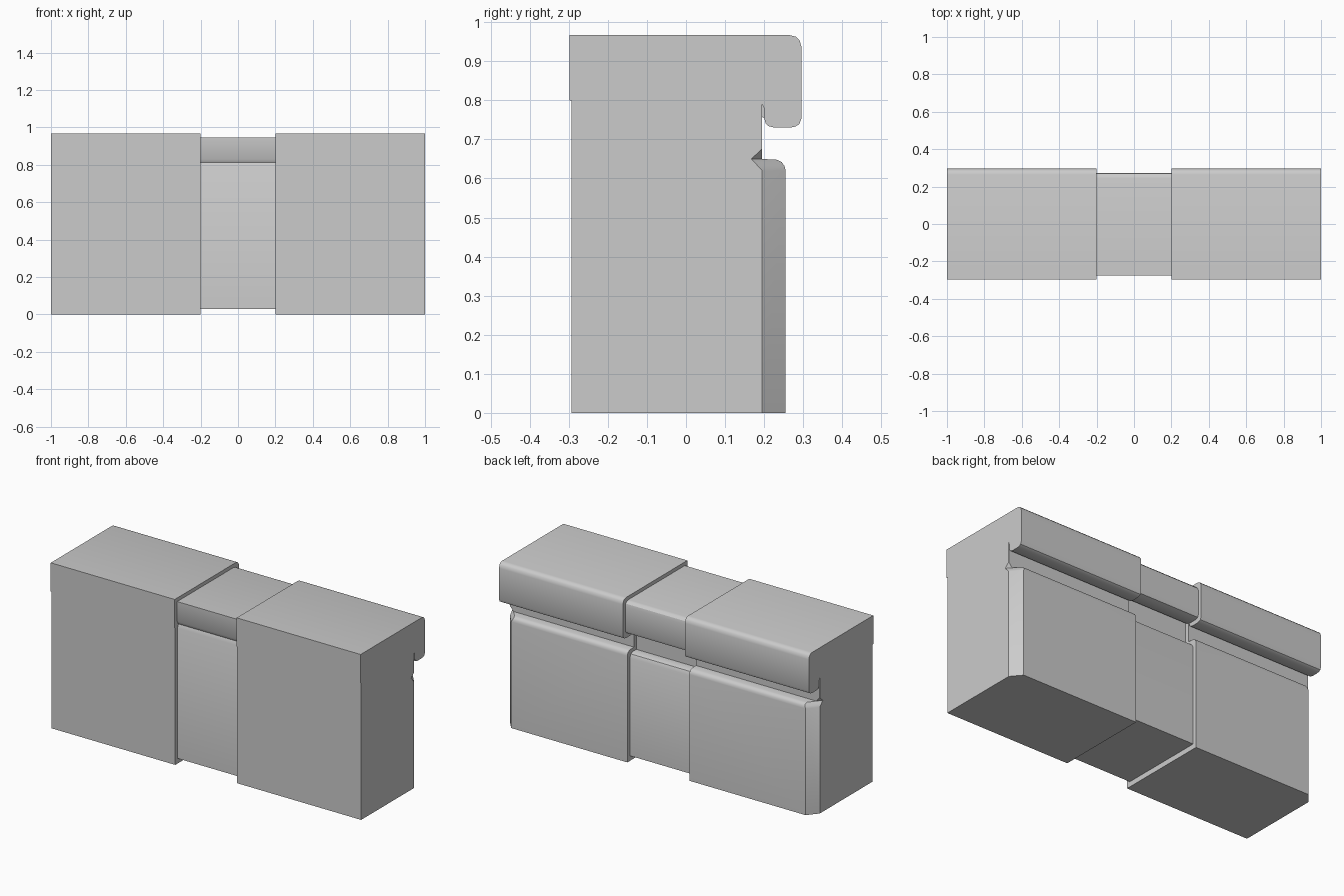
import bpy, bmesh

if "Cube" in bpy.data.objects:
    bpy.data.objects.remove(bpy.data.objects["Cube"])


def finish(bm, name, mirror):
    bmesh.ops.recalc_face_normals(bm, faces=bm.faces)
    mesh = bpy.data.meshes.new(name)
    bm.to_mesh(mesh)
    bm.free()
    ob = bpy.data.objects.new(name, mesh)
    bpy.context.collection.objects.link(ob)
    if mirror:
        mod = ob.modifiers.new("mirror", 'MIRROR')
        mod.use_axis[0] = True
    bpy.ops.object.select_all(action='DESELECT')
    ob.select_set(True)
    bpy.context.view_layer.objects.active = ob
    bpy.ops.object.shade_smooth_by_angle(angle=0.55)
    return ob


def loft(name, rings, mirror=False):
    """Skin closed rings of equal length and cap both ends."""
    bm = bmesh.new()
    loops = [[bm.verts.new(p) for p in r] for r in rings]
    n = len(rings[0])
    for a, b in zip(loops, loops[1:]):
        for i in range(n):
            j = (i + 1) % n
            bm.faces.new((a[i], a[j], b[j], b[i]))
    bm.faces.new(loops[0])
    bm.faces.new(loops[-1])
    return finish(bm, name, mirror)


def prism(name, profile, x0, x1, mirror=False):
    """Sweep a (y, z) profile along x."""
    return loft(name, [[(x, y, z) for y, z in profile] for x in (x0, x1)], mirror)


# Side bodies: chamfered rear corner, rounded shoulder, small corner nick, neck
# (height, end-face rear y, chamfer length in x, rear y)
levels = [(0.0, .195, .05, .255), (.62, .195, .05, .255),
          (.632, .184, .056, .252), (.642, .175, .060, .245),
          (.648, .169, .056, .232), (.65, .167, .023, .195),
          (.675, .194, .001, .195), (.80, .194, .001, .195)]
loft("side_body",
     [[(.2, -.293, z), (1, -.293, z), (1, a, z), (1 - b, c, z), (.2, c, z)]
      for z, a, b, c in levels], mirror=True)

# Side lids: hooked over the back with rounded edges
lid = [(-.298, .8), (-.298, .967), (.265, .967), (.281, .963), (.291, .953),
       (.296, .935), (.296, .755), (.29, .739), (.28, .733), (.265, .73),
       (.228, .73), (.211, .734), (.204, .741), (.2, .755), (.2, .78),
       (.195, .79), (.188, .8)]
prism("side_lid", lid, .2, 1, mirror=True)

# Recessed middle body with shallow bevel under the lid seam
mid_body = [(-.272, .03), (-.272, .79), (-.262, .812), (.172, .812),
            (.172, .628), (.205, .628), (.222, .62), (.232, .6), (.232, .03)]
prism("middle_body", mid_body, -.2, .2)

# Recessed middle lid
mid_lid = [(-.265, .812), (-.275, .83), (-.275, .946), (.245, .946),
           (.26, .942), (.27, .932), (.274, .915), (.274, .778),
           (.268, .762), (.25, .755), (.2, .755), (.182, .762), (.176, .78),
           (.172, .812)]
prism("middle_lid", mid_lid, -.2, .2)
